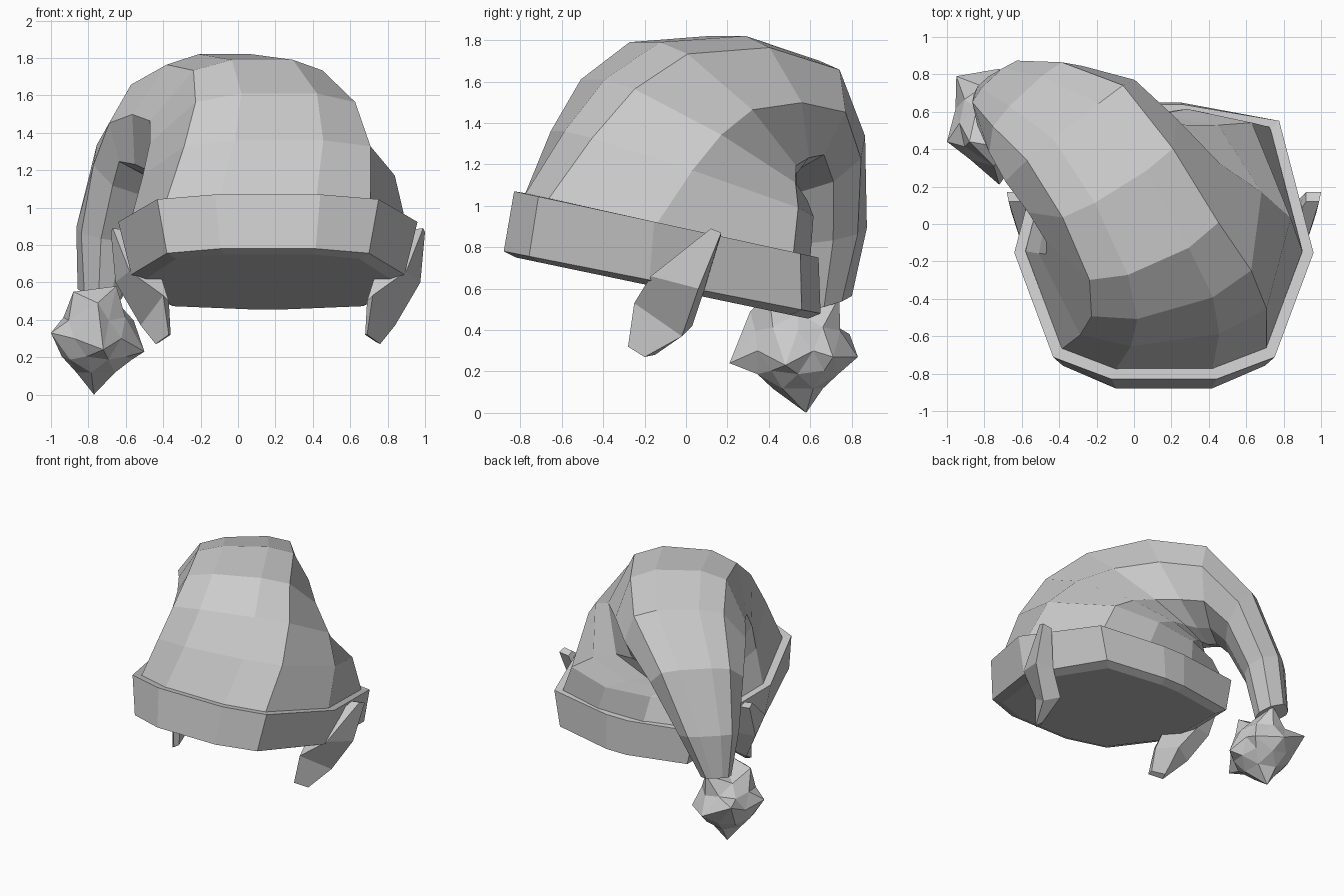
import bpy, bmesh, math
from mathutils import Vector

if "Cube" in bpy.data.objects:
    bpy.data.objects.remove(bpy.data.objects["Cube"])


def make_object(name, bm):
    bmesh.ops.recalc_face_normals(bm, faces=bm.faces)
    mesh = bpy.data.meshes.new(name)
    bm.to_mesh(mesh)
    bm.free()
    ob = bpy.data.objects.new(name, mesh)
    bpy.context.collection.objects.link(ob)
    return ob


def loft(name, rings, cap_start=True, cap_end=True):
    bm = bmesh.new()
    loops = [[bm.verts.new(p) for p in r] for r in rings]
    n = len(loops[0])
    for a, b in zip(loops, loops[1:]):
        for i in range(n):
            j = (i + 1) % n
            bm.faces.new((a[i], a[j], b[j], b[i]))
    if cap_start:
        bm.faces.new(loops[0])
    if cap_end:
        bm.faces.new(loops[-1])
    return make_object(name, bm)


def ring(outer, inner, half_width, angle=0, corner=.84, back=.27):
    """Ten-sided cross-section running from an outer to an inner point."""
    half = [(.35, 0), (.74, .08), (1, .46), (.77, corner), (back, 1)]
    section = half + [(-s, t) for s, t in reversed(half)]
    o, i = Vector(outer), Vector(inner)
    a = math.radians(angle)
    side = Vector((math.cos(a), math.sin(a), 0)) * half_width
    return [o.lerp(i, t) + side * s for s, t in section]


# cap body: from the band up, over, and down to the tail
loft("cap_body", [ring(*r) for r in [
    ((.16, -.78, 1.05), (.16, .60, .74), .74, 0, .94),
    ((.22, -.62, 1.36), (.10, .59, .95), .68, 8, .90),
    ((.22, -.45, 1.61), (-.03, .54, 1.03), .60, 16, .86),
    ((.13, -.20, 1.79), (-.16, .48, 1.08), .51, 24),
    ((-.07, .20, 1.82), (-.28, .44, 1.12), .47, 32),
    ((-.31, .55, 1.70), (-.38, .44, 1.16), .44, 38),
    ((-.58, .71, 1.36), (-.46, .50, 1.07), .34, 43),
    ((-.76, .78, .90), (-.58, .56, .82), .22, 43),
    ((-.81, .76, .57), (-.66, .58, .50), .11, 43),
]], cap_start=False)

# tilted band, bevelled and closed underneath
loft("band", [ring(*r, 0, .94, .12) for r in [
    ((.16, -.77, 1.06), (.16, .59, .755), .74),
    ((.16, -.83, 1.07), (.16, .64, .75), .80),
    ((.16, -.88, .78), (.16, .65, .48), .73),
    ((.16, -.82, .75), (.16, .59, .455), .66),
]], cap_start=False)

# hanging flaps, one mirrored to the other side
FLAP = [
    [(.99, .12, .89), (1.0, .17, .87), (.92, .17, .86), (.92, .12, .88)],
    [(.90, -.17, .66), (.975, .06, .60), (.84, .09, .60), (.74, -.16, .66)],
    [(.72, -.25, .53), (.84, -.02, .37), (.72, .03, .42), (.69, -.20, .50)],
    [(.69, -.28, .32), (.76, -.20, .27), (.74, -.15, .28), (.68, -.23, .32)],
]
loft("flap_right", FLAP)
loft("flap_left", [[(.32 - x, y, z) for x, y, z in r] for r in FLAP])

# lumpy tassel ball: spikes pulled out of a low-poly sphere
SPIKES = [(-.25, -.10, .03), (-.02, .04, -.30), (.03, .29, -.03), (-.20, .25, .08),
          (.03, -.33, -.06), (.25, -.06, -.07), (.20, .17, -.03), (.06, .20, .26),
          (-.13, -.10, .25), (.10, -.14, .28), (0, -.23, .19)]
bm = bmesh.new()
bmesh.ops.create_icosphere(bm, subdivisions=2, radius=.215)
for v in bm.verts:
    v.co.y *= 1.12
tips = []
for s in map(Vector, SPIKES):
    d = s.normalized()
    tip = max((v for v in bm.verts if v not in tips),
              key=lambda v: v.co.normalized().dot(d))
    tip.co = s
    tips.append(tip)
bmesh.ops.translate(bm, verts=bm.verts, vec=(-.75, .54, .30))
make_object("tassel_ball", bm)
